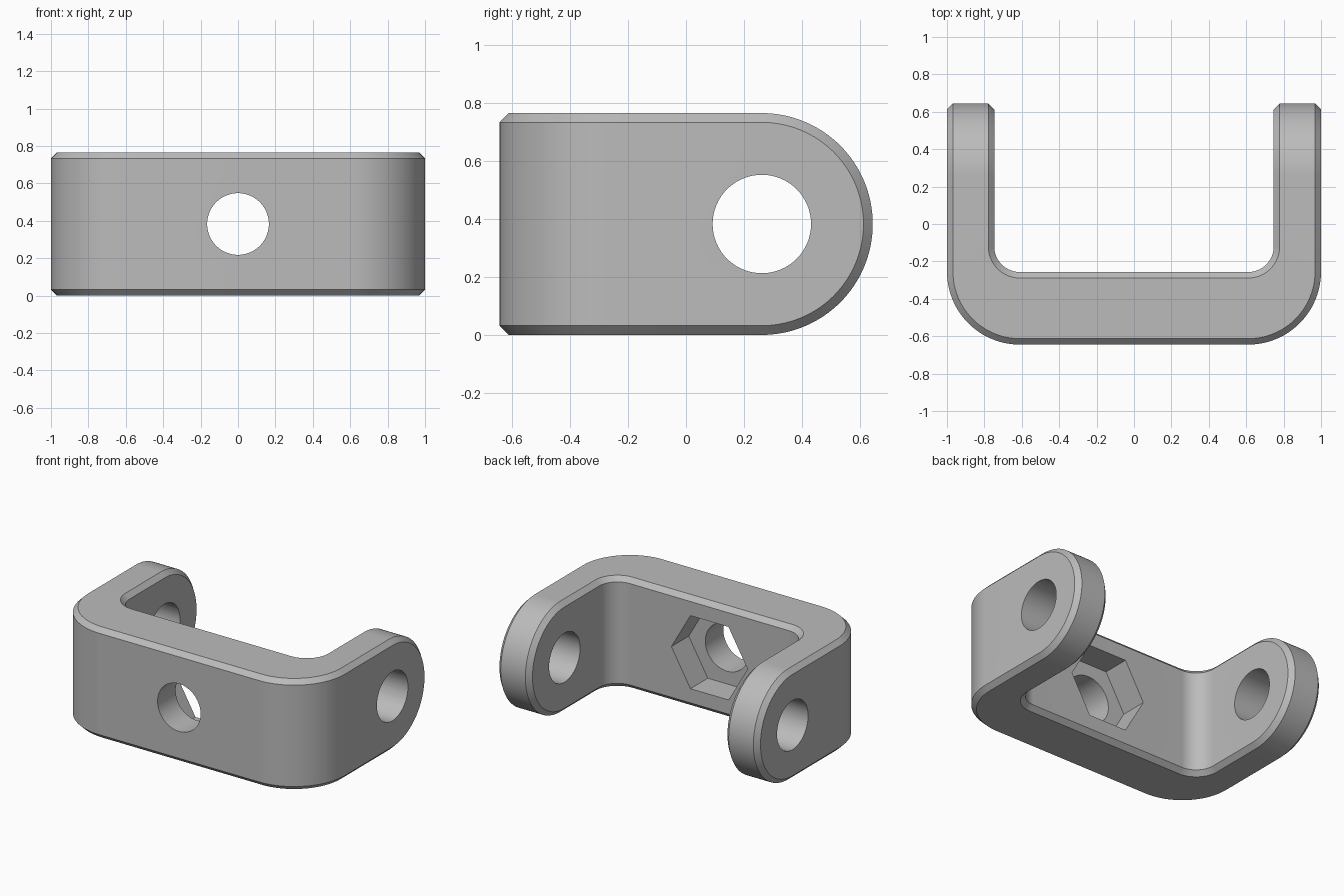
import bpy, bmesh
from math import sin, cos, pi
from mathutils import Matrix

cube = bpy.data.objects.get("Cube")
if cube:
    bpy.data.objects.remove(cube, do_unlink=True)

R = 0.383            # half height, also the radius of the arm tips
C = 0.032            # chamfer
ARM_IN, BACK, FRONT = 0.747, -0.257, -0.645
CX = 0.61            # x of the corner centres
TIP_Y = 0.262        # centre of the arm tips and pin holes

grey = bpy.data.materials.new("grey")
grey.use_nodes = True
colour = (0.5, 0.5, 0.5, 1)
grey.diffuse_color = colour
grey.node_tree.nodes["Principled BSDF"].inputs["Base Color"].default_value = colour


def make_object(name, bm):
    bmesh.ops.recalc_face_normals(bm, faces=bm.faces)
    mesh = bpy.data.meshes.new(name)
    bm.to_mesh(mesh)
    bm.free()
    mesh.materials.append(grey)
    ob = bpy.data.objects.new(name, mesh)
    bpy.context.collection.objects.link(ob)
    return ob


def ring(side_out, top_out, top_in, side_in, h_side, h_top):
    """Chamfered eight-sided section from four plan points."""
    up = [(side_out, h_side), (top_out, h_top), (top_in, h_top), (side_in, h_side)]
    return ([(x, y, R + h) for (x, y), h in up]
            + [(x, y, R - h) for (x, y), h in reversed(up)])


# Sections from the middle of the base, round the corner, to the arm tip
rings = [ring((0, FRONT), (0, FRONT + C), (0, BACK - C), (0, BACK), R - C, R)]
r_out, r_in = 1 - CX, ARM_IN - CX
for i in range(25):
    a = -pi / 2 + pi / 2 * i / 24

    def arc(r, cy):
        return (CX + r * cos(a), cy + r * sin(a))
    y_out, y_in = FRONT + r_out, BACK + r_in
    rings.append(ring(arc(r_out, y_out), arc(r_out - C, y_out),
                      arc(r_in + C, y_in), arc(r_in, y_in), R - C, R))
for i in range(33):
    a = pi / 2 * i / 32
    y_side, y_top = TIP_Y + (R - C) * sin(a), TIP_Y + R * sin(a)
    rings.append(ring((1, y_side), (1 - C, y_top), (ARM_IN + C, y_top),
                      (ARM_IN, y_side), (R - C) * cos(a), R * cos(a)))

# Bracket half, closed by merging at the tip, then mirrored
bm = bmesh.new()
loops = [[bm.verts.new(p) for p in r] for r in rings]
for a, b in zip(loops, loops[1:]):
    for k in range(8):
        m = (k + 1) % 8
        bm.faces.new((a[k], a[m], b[m], b[k]))
bmesh.ops.remove_doubles(bm, verts=bm.verts, dist=0.0002)
half = bm.verts[:] + bm.edges[:] + bm.faces[:]
bmesh.ops.mirror(bm, geom=half, axis='X', merge_dist=0.0002)
bmesh.ops.remove_doubles(bm, verts=bm.verts, dist=0.0002)
bracket = make_object("u_bracket", bm)


def cutter(name, radius, length, sides, place, turn=0.0):
    bm = bmesh.new()
    bmesh.ops.create_cone(bm, cap_ends=True, segments=sides, radius1=radius,
                          radius2=radius, depth=length,
                          matrix=place @ Matrix.Rotation(turn, 4, 'Z'))
    ob = make_object(name, bm)
    ob.hide_render = True
    return ob


along_x = Matrix.Rotation(pi / 2, 4, 'Y')
along_y = Matrix.Rotation(pi / 2, 4, 'X')
POCKET = 0.19
cutters = [
    cutter("pin_hole", 0.17, 3, 64, Matrix.Translation((0, TIP_Y, R)) @ along_x),
    cutter("bolt_hole", 0.165, 1, 64, Matrix.Translation((0, -0.5, R)) @ along_y),
    # Hexagonal nut pocket with corners pointing left and right
    cutter("nut_pocket", 0.292, POCKET * 2, 6,
           Matrix.Translation((0, BACK, R)) @ along_y, pi / 2),
]

# Cut the holes and remove the cutters
bpy.ops.object.select_all(action='DESELECT')
bpy.context.view_layer.objects.active = bracket
bracket.select_set(True)
for c in cutters:
    mod = bracket.modifiers.new(c.name, 'BOOLEAN')
    mod.operation = 'DIFFERENCE'
    mod.solver = 'EXACT'
    mod.object = c
    bpy.ops.object.modifier_apply(modifier=mod.name)
    bpy.data.objects.remove(c, do_unlink=True)

bpy.ops.object.shade_smooth_by_angle(angle=pi / 6)
